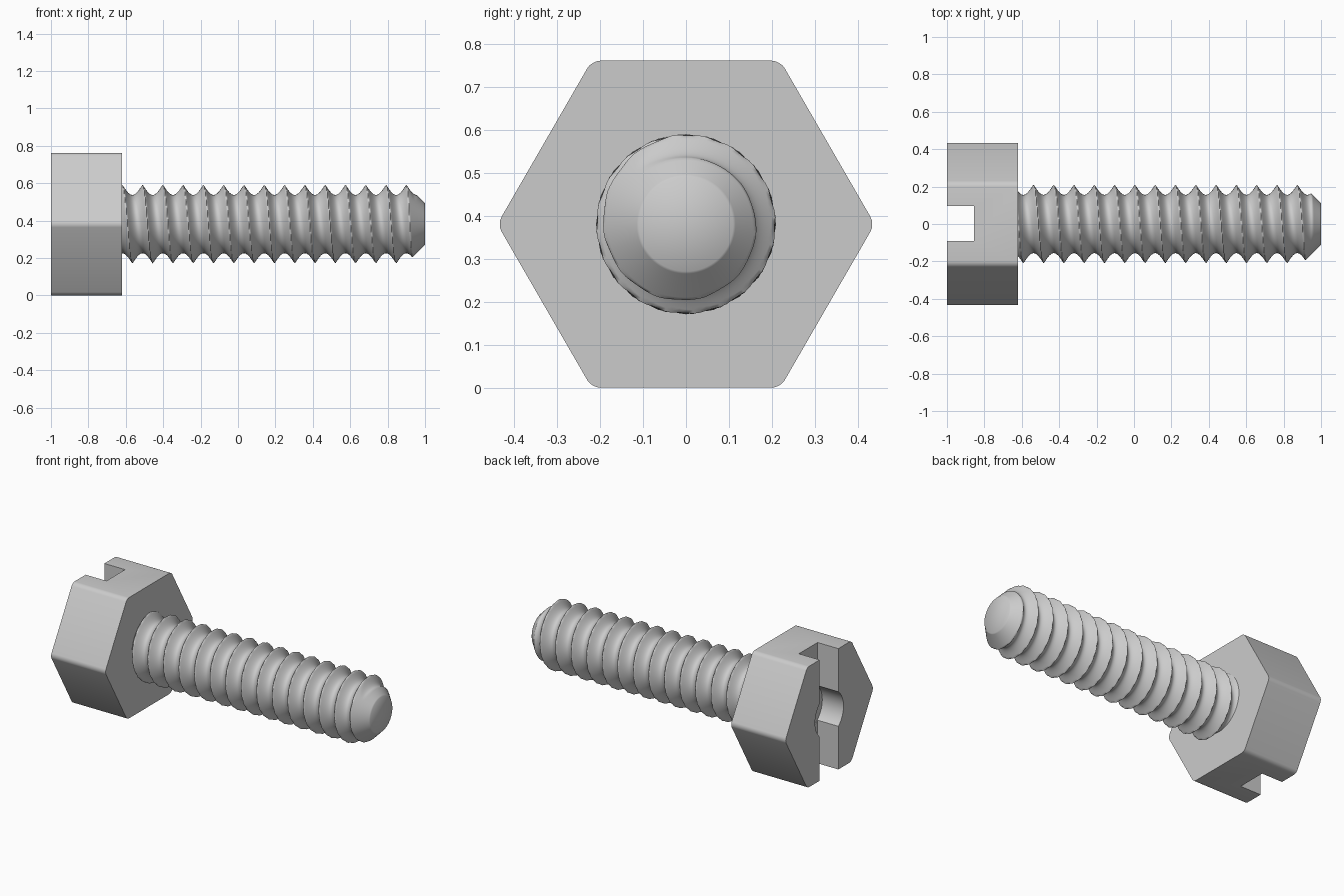
import bpy, bmesh
from math import sin, pi, cos, radians

if "Cube" in bpy.data.objects:
    bpy.data.objects.remove(bpy.data.objects["Cube"])

CZ = 0.381            # height of the bolt axis
PITCH = 0.1085
HEAD_END = -0.62


def x_cylinder(name, sides, radius, x0, x1):
    bpy.ops.mesh.primitive_cylinder_add(
        vertices=sides, radius=radius, depth=x1 - x0,
        location=((x0 + x1) / 2, 0, CZ), rotation=(0, pi / 2, 0))
    ob = bpy.context.object
    ob.name = name
    bpy.ops.object.transform_apply(location=True, rotation=True, scale=True)
    return ob


def cut(target, cutter):
    cutter.hide_render = True
    mod = target.modifiers.new("cut", 'BOOLEAN')
    mod.operation = 'DIFFERENCE'
    mod.solver = 'EXACT'
    mod.object = cutter
    bpy.context.view_layer.objects.active = target
    bpy.ops.object.modifier_apply(modifier=mod.name)
    bpy.data.objects.remove(cutter)


# Hexagonal head with slightly rounded long corners
head = x_cylinder("head", 6, 0.44, -1, HEAD_END)
bm = bmesh.new()
bm.from_mesh(head.data)
corners = [e for e in bm.edges if abs(e.verts[0].co.x - e.verts[1].co.x) > 0.1]
bmesh.ops.bevel(bm, geom=corners, offset=0.02, segments=4, profile=0.5, affect='EDGES')
bm.to_mesh(head.data)
bm.free()

# Driver slot and round recess in the head's end
bpy.ops.mesh.primitive_cube_add(size=1, location=(-1, 0.003, CZ))
slot = bpy.context.object
slot.name = "slot_cutter"
slot.scale = (0.29, 0.186, 2)
bpy.ops.object.transform_apply(location=True, rotation=True, scale=True)
cut(head, slot)
cut(head, x_cylinder("recess_cutter", 32, 0.142, -1.1, -0.852))


# Threaded shank: radius follows a right-handed helix, trimmed by the tip chamfer
def shank_radius(x, a):
    phase = (x + 0.5375) / PITCH - a / (2 * pi)
    thread = 0.156 + 0.054 * (1 - abs(sin(pi * phase)))
    return min(thread, 0.11 + 1.02 * (1 - x))


SEGS, ROWS = 80, 300
bm = bmesh.new()
rings = []
for i in range(ROWS + 1):
    x = HEAD_END - 0.01 + (1 - HEAD_END + 0.01) * i / ROWS
    ring = []
    for j in range(SEGS):
        a = 2 * pi * j / SEGS
        r = shank_radius(x, a)
        ring.append(bm.verts.new((x, r * cos(a), CZ + r * sin(a))))
    rings.append(ring)
for r0, r1 in zip(rings, rings[1:]):
    for j in range(SEGS):
        k = (j + 1) % SEGS
        bm.faces.new((r0[j], r0[k], r1[k], r1[j]))
bm.faces.new(rings[0])
bm.faces.new(rings[-1])
bmesh.ops.recalc_face_normals(bm, faces=bm.faces)
mesh = bpy.data.meshes.new("threaded_shank")
bm.to_mesh(mesh)
bm.free()
shank = bpy.data.objects.new("threaded_shank", mesh)
bpy.context.collection.objects.link(shank)

# Smooth shading with sharp edges kept
for ob, angle in ((head, 30), (shank, 75)):
    bpy.ops.object.select_all(action='DESELECT')
    ob.select_set(True)
    bpy.context.view_layer.objects.active = ob
    bpy.ops.object.shade_smooth_by_angle(angle=radians(angle))
